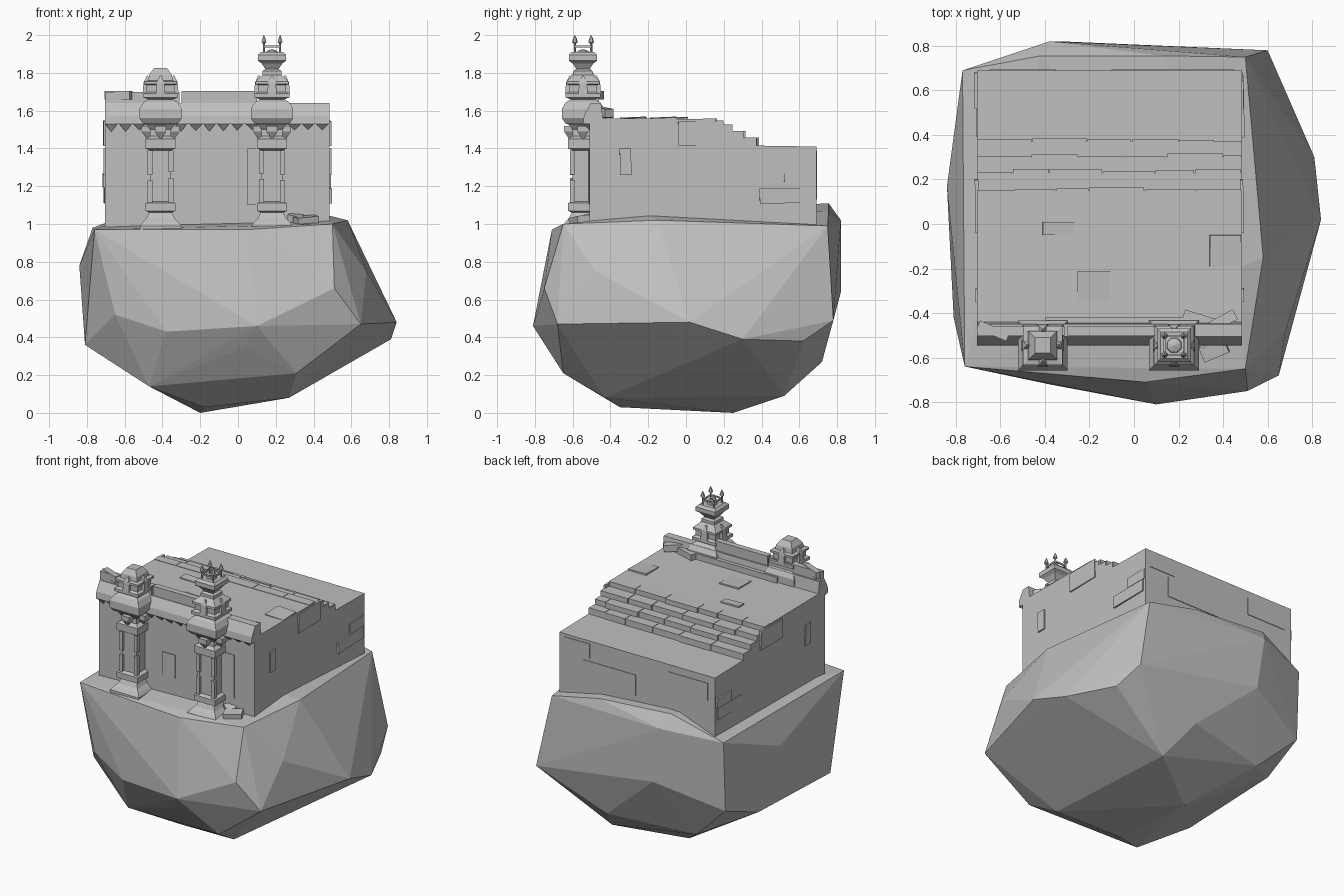
import bpy, bmesh, math, random
from mathutils import Matrix, Vector, Euler

random.seed(4)
if "Cube" in bpy.data.objects:
    bpy.data.objects.remove(bpy.data.objects["Cube"])

stone = bpy.data.materials.new("grey_stone")
stone.use_nodes = True
GREY = (0.52, 0.52, 0.52, 1)
stone.diffuse_color = GREY
stone.node_tree.nodes["Principled BSDF"].inputs["Base Color"].default_value = GREY


def finish(name, bm):
    bmesh.ops.recalc_face_normals(bm, faces=bm.faces)
    mesh = bpy.data.meshes.new(name)
    bm.to_mesh(mesh)
    bm.free()
    mesh.materials.append(stone)
    obj = bpy.data.objects.new(name, mesh)
    bpy.context.collection.objects.link(obj)
    return obj


def add_box(bm, low, high, turn=(0, 0, 0)):
    low, high = Vector(low), Vector(high)
    size = Matrix.Diagonal((high - low).to_4d())
    size[3][3] = 1
    place = Matrix.Translation((low + high) / 2) @ Euler(turn).to_matrix().to_4x4()
    bmesh.ops.create_cube(bm, size=1, matrix=place @ size)


def add_prism(bm, points, start, end):
    """Extrude an outline of (y, z) points along x."""
    face = bm.faces.new([bm.verts.new((start, y, z)) for y, z in points])
    out = bmesh.ops.extrude_face_region(bm, geom=[face])["geom"]
    moved = [v for v in out if isinstance(v, bmesh.types.BMVert)]
    bmesh.ops.translate(bm, vec=(end - start, 0, 0), verts=moved)


def add_tower(bm, profile, x, y, sides=4):
    """Stack rings of given half width and height."""
    rings = []
    for half, z in profile:
        r = half / math.cos(math.pi / sides)
        angles = [(i + 0.5) * math.tau / sides for i in range(sides)]
        rings.append([bm.verts.new((x + r * math.cos(a), y + r * math.sin(a), z)) for a in angles])
    for a, b in zip(rings, rings[1:]):
        for i in range(sides):
            j = (i + 1) % sides
            bm.faces.new((a[i], a[j], b[j], b[i]))
    bm.faces.new(rings[0])
    bm.faces.new(rings[-1])


# Faceted boulder: rim, belly and underside
rim = [(-.76, -.64, .97), (.05, -.71, .97), (.5, -.65, 1.0), (.58, -.15, 1.02), (.46, -.2, 1.05),
       (.5, .75, .99), (.13, .755, 1.07), (-.42, .755, 1.11), (-.38, .82, 1.02), (-.77, .69, .98)]
belly = [(-.84, .17, .78), (-.81, -.42, .36), (-.65, -.64, .52), (-.38, -.72, .43),
         (.1, -.81, .46), (.51, -.75, .66), (.65, -.68, .47), (.68, -.48, .75), (.84, .02, .48),
         (.81, .3, .39), (.66, .62, .38), (.6, .78, .49), (-.32, .82, .64), (-.77, .67, .5)]
under = [(.04, -.73, .35), (.31, -.65, .21), (.27, -.43, .08), (-.18, -.35, .03), (-.2, .25, 0),
         (-.47, -.53, .14), (.2, .52, .09), (.1, .72, .27), (-.5, .6, .24), (-.8, .35, .38)]
bm = bmesh.new()
for p in rim + belly + under:
    bm.verts.new(p)
bmesh.ops.convex_hull(bm, input=bm.verts[:])
bmesh.ops.delete(bm, geom=[v for v in bm.verts if not v.link_faces], context="VERTS")
finish("boulder", bm)

# Temple hall with a roof stepping down to the back
LEFT, RIGHT, FRONT, BACK = -.705, .485, -.51, .69
steps = [(.15, 1.555), (.23, 1.525), (.3, 1.49), (.37, 1.455)]
outline = [(BACK, .93), (FRONT, .93), (FRONT, 1.56)]
for i, (y, z) in enumerate(steps):
    low = steps[i + 1][1] if i < 3 else 1.415
    outline += [(y, z), (y, low)]
outline.append((BACK, 1.41))
bm = bmesh.new()
add_prism(bm, outline, LEFT, RIGHT)
finish("hall", bm)

# Worn bricks along the roof steps
bm = bmesh.new()
for y, z in steps:
    x = LEFT
    while x < RIGHT - .05:
        end = min(x + random.uniform(.14, .26), RIGHT)
        add_box(bm, (x, y - .06, z - .06), (end - .004, y + random.uniform(.002, .018), z + .003))
        x = end
finish("step_bricks", bm)

# Slightly proud wall blocks on the sides and back
bm = bmesh.new()
for y, z, w, h in [(.53, 1.15, .28, .08), (-.32, 1.33, .06, .14), (.08, 1.48, .24, .13), (.6, 1.23, .16, .07)]:
    for x in (LEFT, RIGHT):
        out = random.uniform(.005, .012)
        add_box(bm, (x - out, y - w / 2, z - h / 2), (x + out, y + w / 2, z + h / 2), (.02, 0, .02))
for x, z, w, h in [(-.5, 1.3, .3, .12), (.1, 1.2, .4, .14), (.35, 1.34, .2, .1)]:
    add_box(bm, (x - w / 2, BACK - .02, z - h / 2), (x + w / 2, BACK + .004, z + h / 2))
for x, z, w, h in [(.19, 1.25, .28, .3), (-.17, 1.2, .1, .16)]:
    add_box(bm, (x - w / 2, FRONT - .006, z - h / 2), (x + w / 2, FRONT + .02, z + h / 2), (0, 0, .02))
finish("wall_blocks", bm)

# Lifted and loose roof slabs
bm = bmesh.new()
for x, y, w, d in [(-.34, -.02, .14, .06), (.41, -.12, .14, .14), (-.18, -.28, .15, .14)]:
    add_box(bm, (x - w / 2, y - d / 2, 1.54), (x + w / 2, y + d / 2, 1.564), (.04, .03, 0))
finish("roof_slabs", bm)

# Sloped front cornice
bm = bmesh.new()
profile = [(-.545, 1.53), (-.49, 1.53), (-.44, 1.56), (-.45, 1.64), (-.505, 1.64), (-.54, 1.575)]
add_prism(bm, profile, LEFT, RIGHT)
finish("cornice", bm)

# Broken parapet behind it
bm = bmesh.new()
add_box(bm, (LEFT, -.5, 1.6), (-.31, -.46, 1.7))
add_box(bm, (-.3, -.5, 1.6), (.1, -.46, 1.705))
add_box(bm, (LEFT, -.5, 1.66), (-.56, -.46, 1.705), (0, 0, -.4))
add_box(bm, (-.4, -.47, 1.55), (.3, -.42, 1.6))
finish("parapet", bm)

# Hanging teeth, slanting back to a point under the cornice
bm = bmesh.new()
count = 16
pitch = (RIGHT - LEFT) / count
for i in range(count):
    a = LEFT + i * pitch
    b = a + pitch * random.uniform(.85, 1)
    corners = [(a, -.544), (b, -.544), (b, -.505), (a, -.505)]
    base = [bm.verts.new((x, y, 1.532)) for x, y in corners]
    tip = bm.verts.new(((a + b) / 2, -.512, 1.485 + random.uniform(0, .015)))
    bm.faces.new(base)
    for k in range(4):
        bm.faces.new((base[k], base[(k + 1) % 4], tip))
finish("cornice_teeth", bm)

# Two ornate square columns in front of the hall
column = [(.11, .95), (.11, .99), (.095, 1.01), (.075, 1.03), (.06, 1.06), (.08, 1.07), (.08, 1.11),
          (.055, 1.12), (.055, 1.39), (.08, 1.4), (.08, 1.45), (.055, 1.465), (.055, 1.5), (.075, 1.525),
          (.095, 1.535), (.112, 1.56), (.112, 1.61), (.09, 1.645), (.065, 1.66), (.092, 1.67),
          (.092, 1.69), (.075, 1.7), (.075, 1.735), (.088, 1.74), (.088, 1.755)]
tall_top = [(.05, 1.79), (.05, 1.81), (.035, 1.82), (.055, 1.85), (.075, 1.865), (.075, 1.895), (.06, 1.91)]
short_top = [(.065, 1.76), (.06, 1.79), (.035, 1.825)]
CY = -.545
for name, cx, top in [("right_column", -.41, short_top), ("left_column", .18, tall_top)]:
    bm = bmesh.new()
    add_tower(bm, column + top, cx, CY)
    # Chipped corner posts around the shaft, and knobs on the neck
    for sx in (-1, 1):
        for sy in (-1, 1):
            x, y = cx + sx * .056, CY + sy * .056
            gap = random.uniform(1.2, 1.3)
            add_box(bm, (x - .013, y - .013, 1.1), (x + .013, y + .013, gap))
            add_box(bm, (x - .013, y - .013, gap + .03), (x + .013, y + .013, 1.39))
    for k in range(4):
        a = k * math.pi / 2
        x, y = cx + .07 * math.cos(a), CY + .07 * math.sin(a)
        add_tower(bm, [(.004, 1.45), (.03, 1.49), (.03, 1.52)], x, y)
        add_tower(bm, [(.025, 1.69), (.02, 1.75), (.003, 1.785)], x, y)
    finish(name, bm)

# Spiked crown with a linking rail and a small dome on the tall column
bm = bmesh.new()
R = .043
spike = [(.005, 1.9), (.005, 1.955), (.013, 1.962), (.009, 1.98), (.001, 2)]
add_tower(bm, [(.038, 1.9), (.03, 1.915), (.004, 1.925)], .18, CY, 8)
for s in (-1, 1):
    for sy in (-1, 1):
        add_tower(bm, spike, .18 + s * R, CY + sy * R, 6)
    add_box(bm, (.18 + s * R - .004, CY - R, 1.934), (.18 + s * R + .004, CY + R, 1.944))
    add_box(bm, (.18 - R, CY + s * R - .004, 1.934), (.18 + R, CY + s * R + .004, 1.944))
finish("spiked_crown", bm)

# Fallen stones by the tall column, and loose blocks on the cornice
bm = bmesh.new()
add_box(bm, (.3, -.6, 1.0), (.42, -.53, 1.04), (.1, -.1, .4))
add_box(bm, (.27, -.55, 1.01), (.34, -.49, 1.05), (.2, .2, -.5))
add_box(bm, (.34, -.46, 1.57), (.46, -.41, 1.615), (0, .1, .5))
add_box(bm, (.22, -.45, 1.56), (.4, -.41, 1.6), (0, 0, -.3))
finish("fallen_stones", bm)
